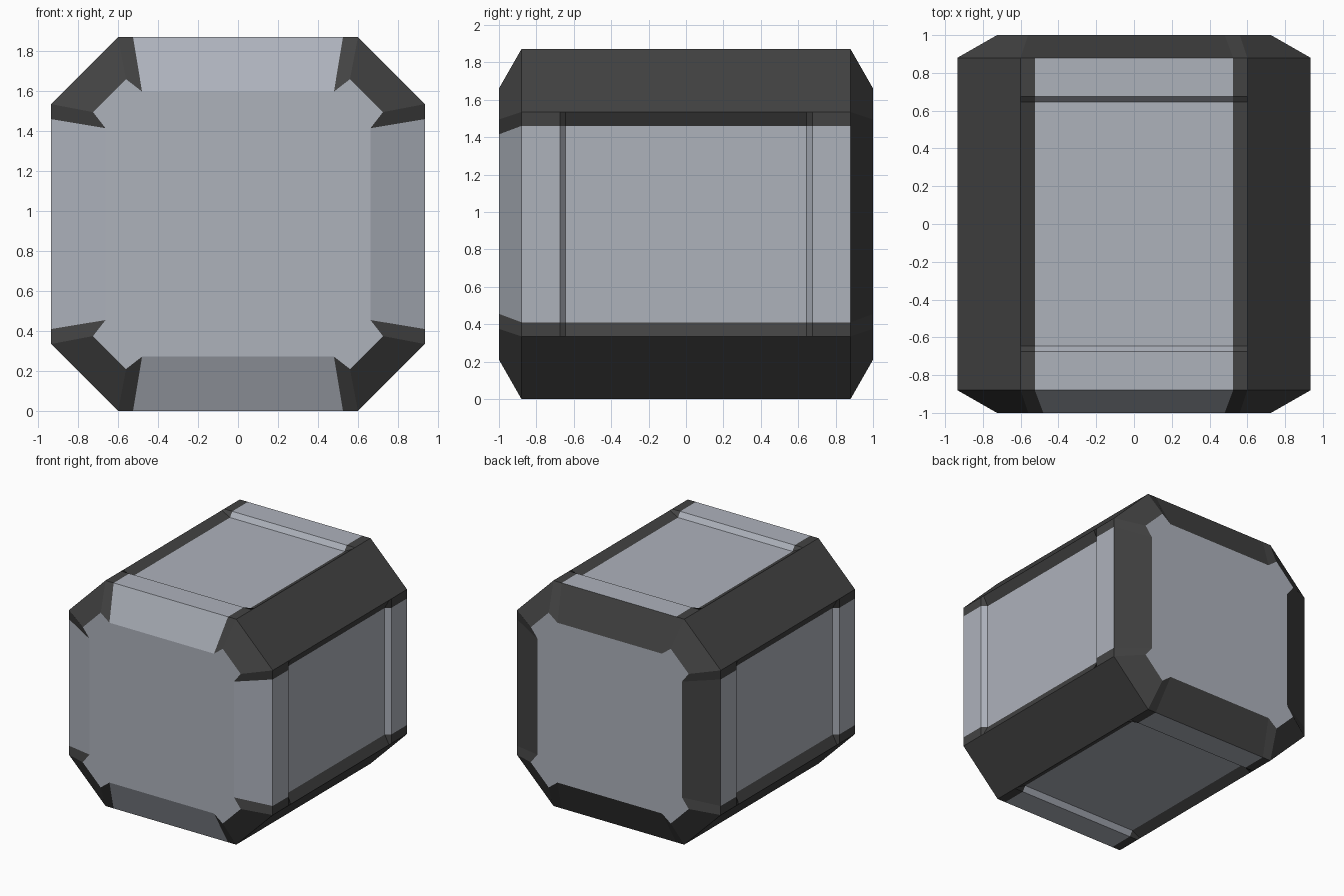
import bpy
import bmesh

old = bpy.data.objects.get("Cube")
if old:
    bpy.data.objects.remove(old)


def material(name, color):
    mat = bpy.data.materials.new(name)
    mat.use_nodes = True
    mat.diffuse_color = (*color, 1)
    mat.node_tree.nodes["Principled BSDF"].inputs["Base Color"].default_value = (*color, 1)
    return mat


light = material("light grey metal", (0.42, 0.445, 0.5))
dark = material("dark grey metal", (0.055, 0.055, 0.055))

HALF = 0.935  # half the height and width
# Stations along the depth: y, frame edge (across, out), panel edge (across, out)
END = (1.0, (0.56, 0.725), (0.48, 0.663))
RIM = (0.88, (0.6, HALF), (0.525, HALF))
STEP = (0.675, (0.6, HALF), (0.525, HALF))
RECESS = (0.645, (0.6, HALF), (0.525, HALF - 0.04))
half = [END, RIM, STEP, RECESS]
stations = [(-y, c, p) for y, c, p in half] + half[::-1]


def turn(point, y, quarter):
    """Place a cross-section point on one of the four sides."""
    u, v = point
    for _ in range(quarter):
        u, v = v, -u
    return (u, y, v + HALF)


def section(station, quarter):
    """Points across one side, ending on the next side's first point."""
    y, (cu, cv), (pu, pv) = station
    row = [(-cu, cv), (-pu, pv), (pu, pv), (cu, cv), (cv, cu)]
    return [turn(p, y, quarter) for p in row]


def build(name, faces, mat):
    bm = bmesh.new()
    for face in faces:
        bm.faces.new([bm.verts.new(co) for co in face])
    bmesh.ops.remove_doubles(bm, verts=bm.verts, dist=0.0005)
    mesh = bpy.data.meshes.new(name)
    bm.to_mesh(mesh)
    bm.free()
    mesh.materials.append(mat)
    obj = bpy.data.objects.new(name, mesh)
    bpy.context.collection.objects.link(obj)


frame, panels = [], []
for quarter in range(4):
    for i in range(len(stations) - 1):
        a = section(stations[i], quarter)
        b = section(stations[i + 1], quarter)
        for k in range(4):
            quad = [a[k], a[k + 1], b[k + 1], b[k]]
            # Panels are light, apart from the slopes around the back
            is_panel = k == 1 and i < len(stations) - 2
            (panels if is_panel else frame).append(quad)

# Flat end plates with tabbed corners
front = [p for q in range(4) for p in section(stations[0], q)[:4]]
back = [p for q in range(4) for p in section(stations[-1], q)[:4]]

build("corner_frame", frame, dark)
build("side_panels", panels, light)
build("front_plate", [front[::-1]], light)
build("back_plate", [back], light)
